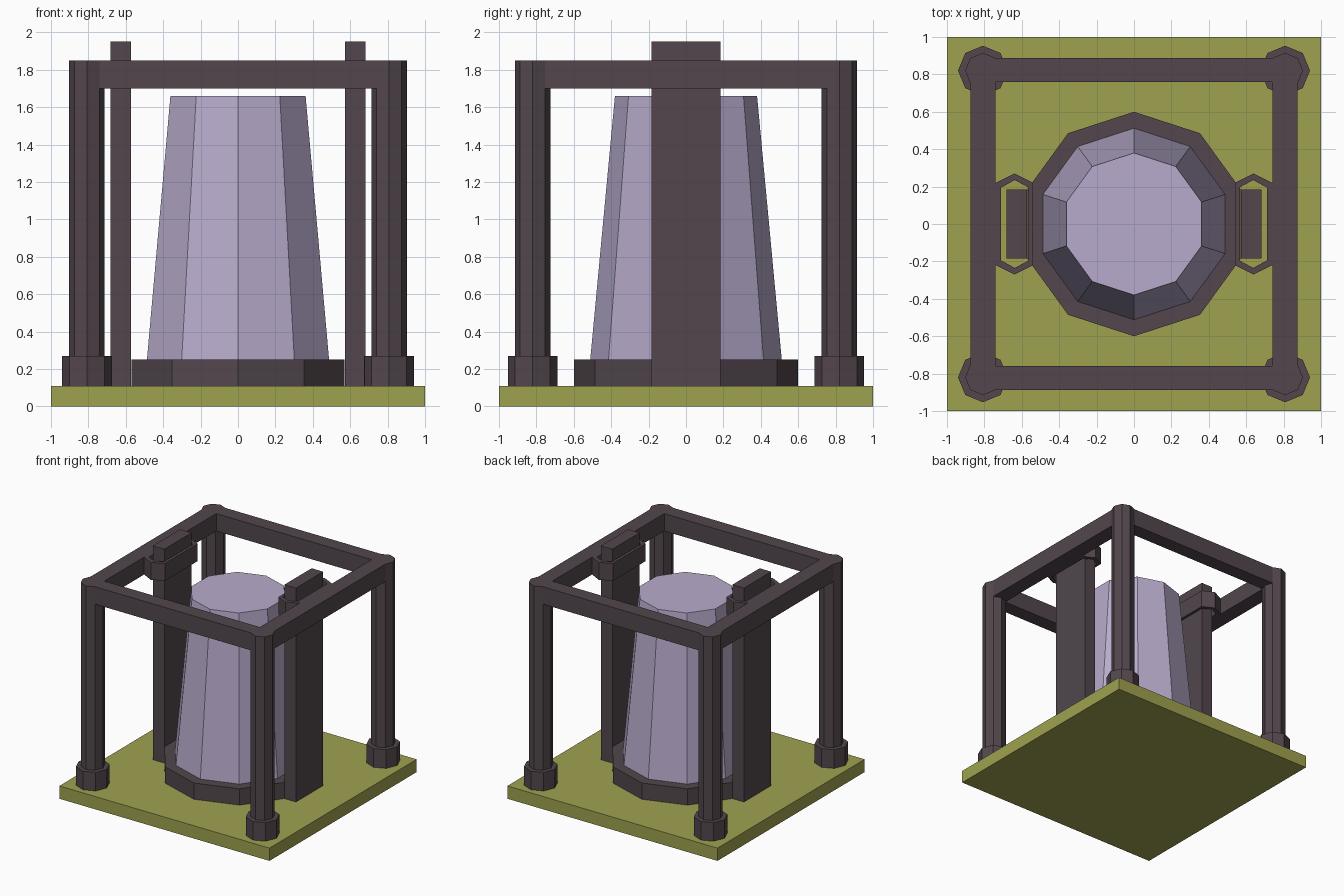
import bpy, bmesh, math

if "Cube" in bpy.data.objects:
    bpy.data.objects.remove(bpy.data.objects["Cube"])


def material(name, rgb):
    m = bpy.data.materials.new(name)
    m.diffuse_color = (*rgb, 1)
    m.use_nodes = True
    m.node_tree.nodes["Principled BSDF"].inputs["Base Color"].default_value = m.diffuse_color
    return m


OLIVE = material("olive ground", (0.345, 0.36, 0.08))
LILAC = material("lilac tank", (0.48, 0.41, 0.605))
DARK = material("dark frame", (0.085, 0.062, 0.073))


def finish(name, bm, mat):
    bmesh.ops.recalc_face_normals(bm, faces=bm.faces)
    me = bpy.data.meshes.new(name)
    bm.to_mesh(me)
    bm.free()
    me.materials.append(mat)
    ob = bpy.data.objects.new(name, me)
    bpy.context.collection.objects.link(ob)
    return ob


def loft(name, bottom, top, z0, z1, mat):
    """Solid between two outlines with the same number of points."""
    bm = bmesh.new()
    a = [bm.verts.new((x, y, z0)) for x, y in bottom]
    b = [bm.verts.new((x, y, z1)) for x, y in top]
    n = len(a)
    bm.faces.new(a)
    bm.faces.new(b)
    for i in range(n):
        j = (i + 1) % n
        bm.faces.new((a[i], a[j], b[j], b[i]))
    return finish(name, bm, mat)


def ring(name, outer, inner, z0, z1, mat):
    """Upright hollow ring between an outer and an inner outline."""
    bm = bmesh.new()
    loops = [[bm.verts.new((x, y, z)) for x, y in pts]
             for pts, z in ((outer, z0), (outer, z1), (inner, z1), (inner, z0))]
    n = len(outer)
    for k in range(4):
        p, q = loops[k], loops[(k + 1) % 4]
        for i in range(n):
            j = (i + 1) % n
            bm.faces.new((p[i], p[j], q[j], q[i]))
    return finish(name, bm, mat)


def polygon(n, r, cx=0, cy=0):
    return [(cx + r * math.cos(math.pi / 2 + math.tau * i / n),
             cy + r * math.sin(math.pi / 2 + math.tau * i / n)) for i in range(n)]


def rect(hx, hy, cx=0, cy=0):
    return [(cx + hx, cy + hy), (cx - hx, cy + hy), (cx - hx, cy - hy), (cx + hx, cy - hy)]


def hexagon(hx, hy, tip, cx):
    return [(cx + hx, hy), (cx, tip), (cx - hx, hy),
            (cx - hx, -hy), (cx, -tip), (cx + hx, -hy)]


# Ground slab, tank plinth and tapered tank
loft("ground_slab", rect(1, 1), rect(1, 1), 0, 0.11, OLIVE)
loft("tank_plinth", polygon(10, 0.60), polygon(10, 0.60), 0.11, 0.25, DARK)
loft("tank", polygon(10, 0.512), polygon(10, 0.38), 0.25, 1.66, LILAC)

# Corner posts and feet
for sx, xname in ((-1, "left"), (1, "right")):
    for sy, yname in ((-1, "front"), (1, "back")):
        c = (sx * 0.808, sy * 0.82)
        foot, post = polygon(8, 0.133, *c), polygon(8, 0.095, *c)
        loft(f"{yname}_{xname}_foot", foot, foot, 0.11, 0.27, DARK)
        loft(f"{yname}_{xname}_post", post, post, 0.11, 1.85, DARK)

# Square top frame
ring("top_frame", rect(0.875, 0.887), rect(0.74, 0.76), 1.70, 1.85, DARK)

# Side guide rails with hollow collars
for s, name in ((-1, "left"), (1, "right")):
    rail = rect(0.055, 0.185, s * 0.626)
    loft(f"{name}_rail", rail, rail, 0.11, 1.95, DARK)
    ring(f"{name}_collar", hexagon(0.1, 0.22, 0.27, s * 0.64),
         hexagon(0.073, 0.195, 0.235, s * 0.637), 1.70, 1.85, DARK)
